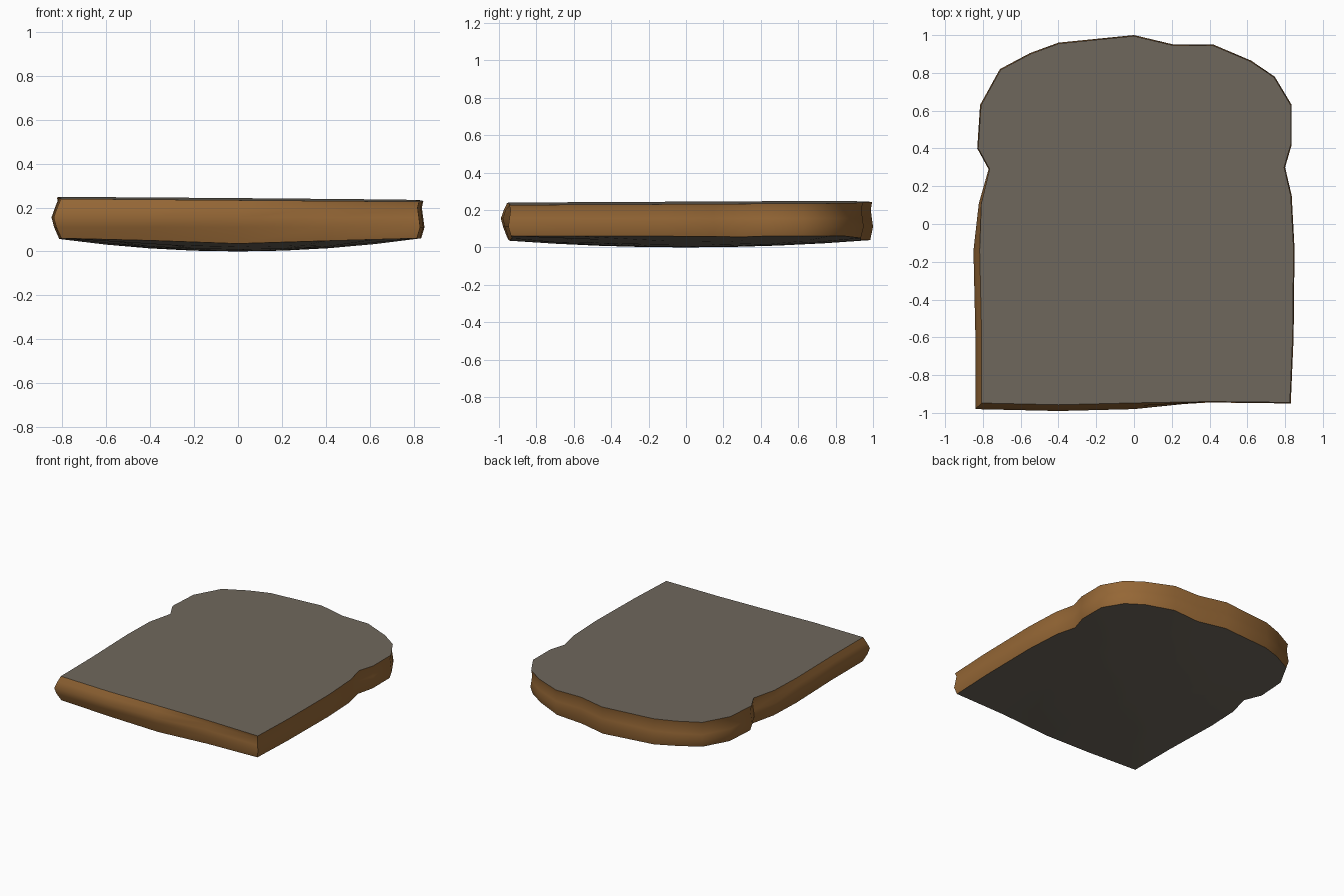
import bpy, bmesh, math
from mathutils import Vector

if "Cube" in bpy.data.objects:
    bpy.data.objects.remove(bpy.data.objects["Cube"])

# Outline of the slice, counter-clockwise from the front left corner
OUTLINE = [(-.84, -.98), (-.40, -.99), (0, -.98), (.40, -.945), (.83, -.95),
           (.845, -.60), (.85, -.13), (.835, .15), (.80, .30), (.835, .42),
           (.835, .63), (.745, .78), (.62, .865), (.42, .95), (.21, .95),
           (0, 1.0), (-.40, .96), (-.55, .905), (-.71, .82), (-.815, .63),
           (-.83, .40), (-.77, .29), (-.825, .11), (-.85, -.14), (-.84, -.58)]
PTS = [Vector(p) for p in OUTLINE]
N = len(PTS)


def material(name, rgb):
    m = bpy.data.materials.new(name)
    m.diffuse_color = (*rgb, 1)
    m.use_nodes = True
    m.node_tree.nodes["Principled BSDF"].inputs["Base Color"].default_value = m.diffuse_color
    return m


def bottom_z(x, y):
    return min(.06, .085 * x * x + .04 * y * y)


def top_z(x, y):
    return .238 - .008 * x + .005 * y


def inward(i):
    # mitred inward direction at an outline point
    a = (PTS[i] - PTS[i - 1]).normalized()
    b = (PTS[(i + 1) % N] - PTS[i]).normalized()
    na, nb = Vector((-a.y, a.x)), Vector((-b.y, b.x))
    n = (na + nb).normalized()
    return n / max(.6, n.dot(na))


# Crust profile: height, inset on the bulging front left, inset elsewhere
PROFILE = [(None, .035, .015), (.11, .012, 0), (.155, 0, .006),
           (.20, .016, .012), (None, .033, .005)]

bm = bmesh.new()
rings = []
for k, (z, bulge, flat) in enumerate(PROFILE):
    ring = []
    for i, p in enumerate(PTS):
        w = min(1, max(0, (-(p.x + p.y) - .55) / .4))
        q = p + inward(i) * (bulge * w + flat * (1 - w))
        h = z if z else (bottom_z(*q) if k == 0 else top_z(*q))
        ring.append(bm.verts.new((q.x, q.y, h)))
    rings.append(ring)


def bridge(r0, r1, mat):
    for i in range(N):
        j = (i + 1) % N
        f = bm.faces.new((r0[i], r0[j], r1[j], r1[i]))
        f.material_index = mat


# Crust wall
for r0, r1 in zip(rings, rings[1:]):
    bridge(r0, r1, 0)


# Crumb faces, domed below and almost flat above
def crumb(ring, height):
    prev = ring
    for s in (.75, .5, .25):
        cur = []
        for v in ring:
            x, y = v.co.x * s, v.co.y * s
            cur.append(bm.verts.new((x, y, height(x, y))))
        bridge(prev, cur, 1)
        prev = cur
    c = bm.verts.new((0, 0, height(0, 0)))
    for i in range(N):
        bm.faces.new((prev[i], prev[(i + 1) % N], c)).material_index = 1


crumb(rings[0], bottom_z)
crumb(rings[-1], top_z)
bmesh.ops.recalc_face_normals(bm, faces=bm.faces)

mesh = bpy.data.meshes.new("bread_slice")
bm.to_mesh(mesh)
bm.free()
mesh.materials.append(material("crust brown", (.30, .135, .036)))
mesh.materials.append(material("crumb grey", (.16, .137, .108)))
slice_obj = bpy.data.objects.new("bread_slice", mesh)
bpy.context.collection.objects.link(slice_obj)

# Smooth crust with crisp cut edges
bpy.context.view_layer.objects.active = slice_obj
slice_obj.select_set(True)
bpy.ops.object.shade_smooth_by_angle(angle=math.radians(40))
